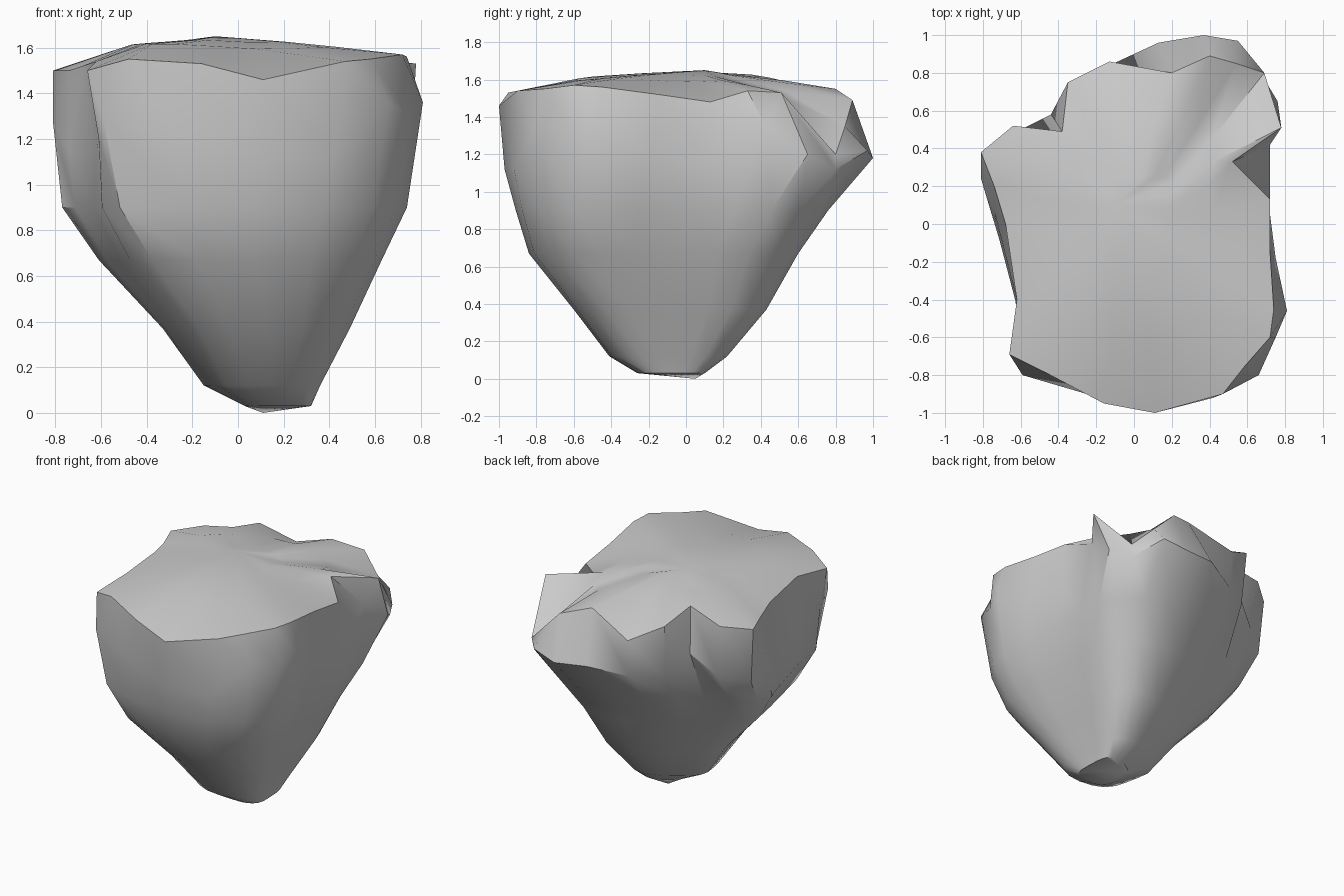
import bpy, bmesh
from mathutils import Vector

# Columns around the rock: rim point, then the bulge point below it
COLUMNS = [
    (0.11, -1.00, 1.46, 0.11, -0.97, 1.12), (0.47, -0.90, 1.54, 0.42, -0.92, 1.12),
    (0.58, -0.76, 1.55, 0.66, -0.80, 1.36), (0.72, -0.60, 1.57, 0.75, -0.60, 1.30),
    (0.74, -0.45, 1.56, 0.81, -0.46, 1.36), (0.72, -0.15, 1.52, 0.75, -0.18, 1.20),
    (0.72, 0.13, 1.48, 0.71, 0.13, 1.15), (0.52, 0.33, 1.54, 0.72, 0.42, 1.36),
    (0.78, 0.51, 1.53, 0.76, 0.65, 1.20), (0.69, 0.80, 1.20, 0.67, 0.80, 1.12),
    (0.54, 0.85, 1.35, 0.55, 0.97, 1.22), (0.40, 0.89, 1.49, 0.37, 1.00, 1.18),
    (0.20, 0.80, 1.55, 0.13, 0.96, 1.20), (-0.13, 0.86, 1.42, -0.13, 0.84, 1.15),
    (-0.35, 0.75, 1.54, -0.33, 0.72, 1.15), (-0.38, 0.49, 1.60, -0.44, 0.58, 1.30),
    (-0.64, 0.52, 1.53, -0.60, 0.50, 1.15), (-0.81, 0.38, 1.50, -0.78, 0.36, 1.10),
    (-0.74, 0.20, 1.50, -0.81, 0.24, 1.27), (-0.68, 0.00, 1.52, -0.74, 0.07, 1.15),
    (-0.62, -0.40, 1.54, -0.62, -0.40, 1.15), (-0.66, -0.69, 1.50, -0.61, -0.68, 1.20),
    (-0.48, -0.78, 1.55, -0.59, -0.80, 1.29), (-0.16, -0.95, 1.53, -0.25, -0.90, 1.20),
]
# Tapering underside: z, x min, x max, y min, y max
LEVELS = [
    (0.90, -0.77, 0.74, -0.91, 0.76), (0.67, -0.61, 0.63, -0.84, 0.60),
    (0.37, -0.33, 0.49, -0.60, 0.43), (0.12, -0.15, 0.36, -0.41, 0.22),
    (0.03, 0.03, 0.32, -0.26, 0.10),
]


def smooth(ring, f=0.5):
    n = len(ring)
    return [ring[i].lerp((ring[i - 1] + ring[(i + 1) % n]) / 2, f) for i in range(n)]


def fit(ring, z, x0, x1, y0, y1):
    xs, ys = [p.x for p in ring], [p.y for p in ring]
    sx = (x1 - x0) / (max(xs) - min(xs))
    sy = (y1 - y0) / (max(ys) - min(ys))
    return [Vector((x0 + (p.x - min(xs)) * sx, y0 + (p.y - min(ys)) * sy, z)) for p in ring]


rim = [Vector(c[:3]) for c in COLUMNS]
bulge = [Vector(c[3:]) for c in COLUMNS]

# Gently domed top, tilted slightly down to the right
inner = smooth(rim)
rings = [[Vector((p.x * s, p.y * s, p.z * k + 1.64 * (1 - k) - 0.03 * p.x * s)) for p in inner]
         for s, k in ((0.3, 0.1), (0.62, 0.3))]
rings += [rim, bulge]

# Underside, a little rounder toward the tip
shape = bulge
for f, level in zip((0.4, 0.5, 0.3, 0.2, 0.5), LEVELS):
    shape = smooth(shape, f)
    rings.append(fit(shape, *level))

bm = bmesh.new()
loops = [[bm.verts.new(p) for p in ring] for ring in rings]
n = len(COLUMNS)
for a, b in zip(loops, loops[1:]):
    for i in range(n):
        j = (i + 1) % n
        bm.faces.new((a[i], b[i], b[j], a[j]))
# Close the top and the tip
for loop, co in ((loops[0], (-0.1, 0.1, 1.65)), (loops[-1], (0.11, 0.05, 0))):
    c = bm.verts.new(co)
    for i in range(n):
        bm.faces.new((c, loop[i], loop[(i + 1) % n]))
bmesh.ops.recalc_face_normals(bm, faces=bm.faces)

mesh = bpy.data.meshes.new("rock")
bm.to_mesh(mesh)
bm.free()
rock = bpy.data.objects.new("rock", mesh)
bpy.context.collection.objects.link(rock)
bpy.context.view_layer.objects.active = rock
rock.select_set(True)
bpy.ops.object.shade_smooth_by_angle(angle=0.55)
